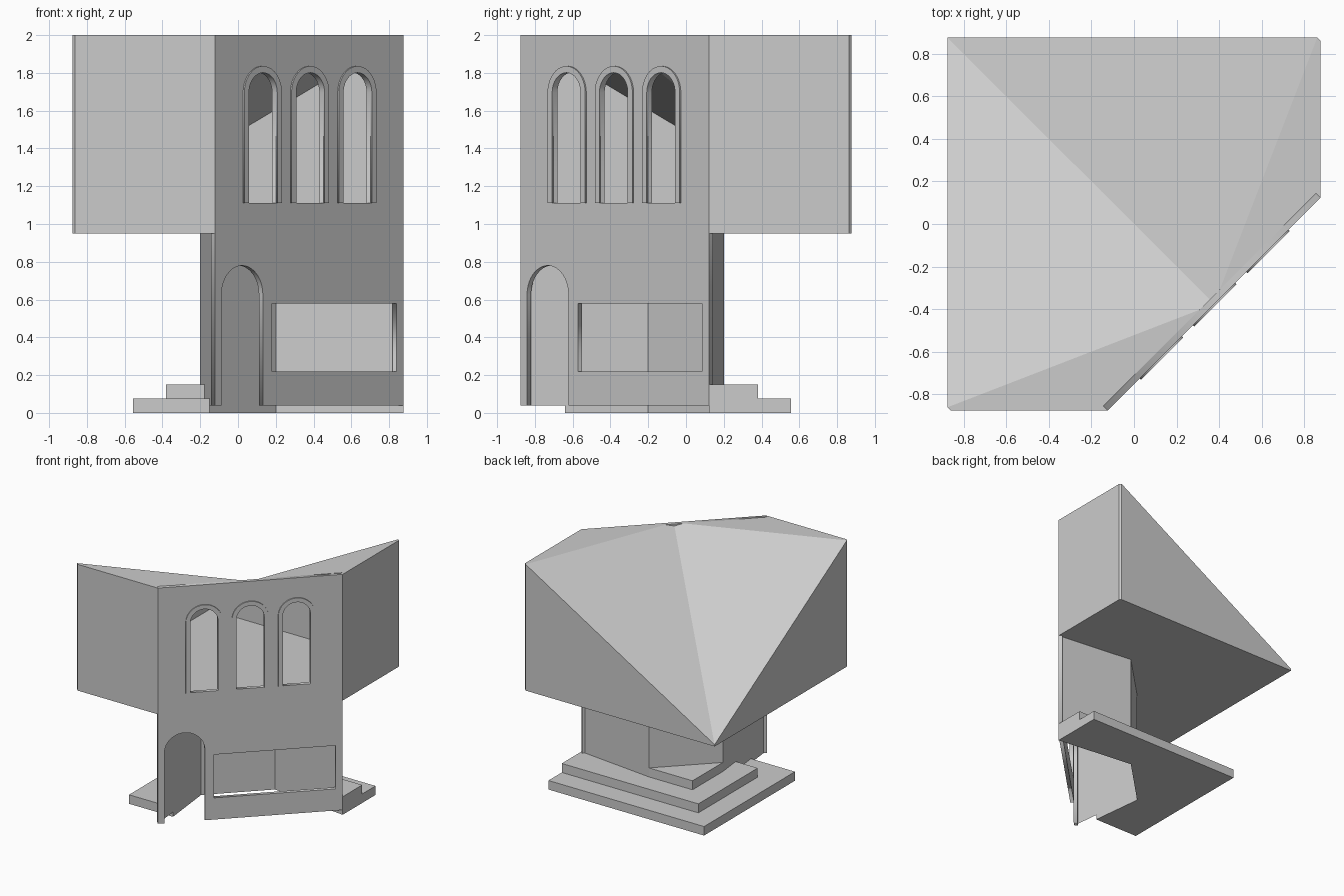
import bpy, bmesh, math
from mathutils import Matrix

cube = bpy.data.objects.get("Cube")
if cube:
    bpy.data.objects.remove(cube)

stone = bpy.data.materials.new("pale_grey")
stone.use_nodes = True
GREY = (0.6, 0.6, 0.6, 1)
stone.diffuse_color = GREY
stone.node_tree.nodes["Principled BSDF"].inputs["Base Color"].default_value = GREY

H = 0.877              # half width of the building
E = 0.123              # where the diagonal facade meets the side walls
FLOOR, TOP, TIP = 0.95, 2.0, 0.965
R2 = math.sqrt(2)


def add(name, mesh):
    mesh.materials.clear()
    mesh.materials.append(stone)
    ob = bpy.data.objects.new(name, mesh)
    bpy.context.collection.objects.link(ob)
    return ob


def mesh_from(name, verts, faces):
    bm = bmesh.new()
    vs = [bm.verts.new(v) for v in verts]
    for f in faces:
        bm.faces.new([vs[i] for i in f])
    bmesh.ops.recalc_face_normals(bm, faces=bm.faces)
    me = bpy.data.meshes.new(name)
    bm.to_mesh(me)
    bm.free()
    return add(name, me)


def prism(name, pts, z0, z1):
    n = len(pts)
    verts = [(x, y, z) for z in (z0, z1) for x, y in pts]
    sides = [(i, (i + 1) % n, (i + 1) % n + n, i + n) for i in range(n)]
    return mesh_from(name, verts, [range(n), range(n, 2 * n)] + sides)


# Facade plane: local x runs along the wall, local y is up, local z is outward
FACADE = Matrix(((1 / R2, 0, 1 / R2, (H - E) / 2),
                 (1 / R2, 0, -1 / R2, -(H - E) / 2),
                 (0, 1, 0, 0),
                 (0, 0, 0, 1)))


def panel(name, outlines, back, front):
    """Filled flat outlines (inner ones are holes), given a thickness."""
    cu = bpy.data.curves.new(name + "_outline", "CURVE")
    cu.dimensions = "2D"
    cu.fill_mode = "BOTH"
    cu.extrude = (front - back) / 2
    for pts in outlines:
        sp = cu.splines.new("POLY")
        sp.points.add(len(pts) - 1)
        sp.use_cyclic_u = True
        for p, (x, y) in zip(sp.points, pts):
            p.co = (x, y, 0, 1)
    tmp = bpy.data.objects.new(name + "_outline", cu)
    bpy.context.collection.objects.link(tmp)
    dg = bpy.context.evaluated_depsgraph_get()
    me = bpy.data.meshes.new_from_object(tmp.evaluated_get(dg))
    bpy.data.objects.remove(tmp)
    me.transform(FACADE @ Matrix.Translation((0, 0, (front + back) / 2)))
    me.name = name
    return add(name, me)


def arch(cx, r, bottom, spring, n=20):
    """Round arch outline from lower left over the top to lower right."""
    curve = [(cx - r * math.cos(math.pi * i / n), spring + r * math.sin(math.pi * i / n))
             for i in range(n + 1)]
    return [(cx - r, bottom)] + curve + [(cx + r, bottom)]


# Facade with doorway, wide shop window and three arched windows
half = (H + E) / R2
base = 0.04
centres = [-0.354, 0.0, 0.354]
outline = [(-half, base)] + arch(-0.502, 0.155, base, 0.625) + [(half, base), (half, TOP), (-half, TOP)]
shop = [(-0.277, 0.22), (0.652, 0.22), (0.652, 0.58), (-0.277, 0.58)]
windows = [arch(c, 0.106, 1.11, 1.695) for c in centres]
panel("facade", [outline, shop] + windows, -0.03, 0)

# Raised surrounds of the arched windows
for i, c in enumerate(centres):
    band = arch(c, 0.141, 1.11, 1.695) + arch(c, 0.106, 1.11, 1.695)[::-1]
    panel(f"window_surround_{i + 1}", [band], 0, 0.009)

# Upper storey: walls, underside and folded roof falling to the back corner
d = 0.015
ring = [(-E, -H), (-H + d, -H), (-H, -H + d), (-H, H), (H - d, H), (H, H - d), (H, E)]
n = len(ring)
verts = [(x, y, FLOOR) for x, y in ring]
verts += [(x, y, TIP if i == 3 else TOP) for i, (x, y) in enumerate(ring)]
verts.append(((H - E) / 2, -(H - E) / 2, TOP))
walls = [(i, i + 1, i + 1 + n, i + n) for i in range(n - 1)]
roof = [(i + n, i + 1 + n, 2 * n) for i in range(n - 1)]
mesh_from("upper_storey", verts, [range(n)] + walls + roof)

# Lower storey walls behind the facade
path = [(-E, -H), (-0.2, -0.2), (0.2, 0.2), (H, E)]
verts = [(x, y, z) for z in (base, FLOOR) for x, y in path]
mesh_from("lower_walls", verts, [(i, i + 1, i + 5, i + 4) for i in range(3)])

# Steps wrapping around the back corner
for name, out, end, z in (("bottom_step", 0.555, -0.64, 0), ("middle_step", 0.38, -0.4, 0.075)):
    wall_x = -E - (0.2 - E) * (end + H) / (H - 0.2)
    prism(name, [(H, E), (H, out), (-out, out), (-out, end), (wall_x, end),
                 (-0.2, -0.2), (0.2, 0.2)], z, z + 0.075)
prism("top_step", [(0.2, 0.2), (-0.2, 0.2), (-0.2, -0.2)], 0.15, 0.225)
